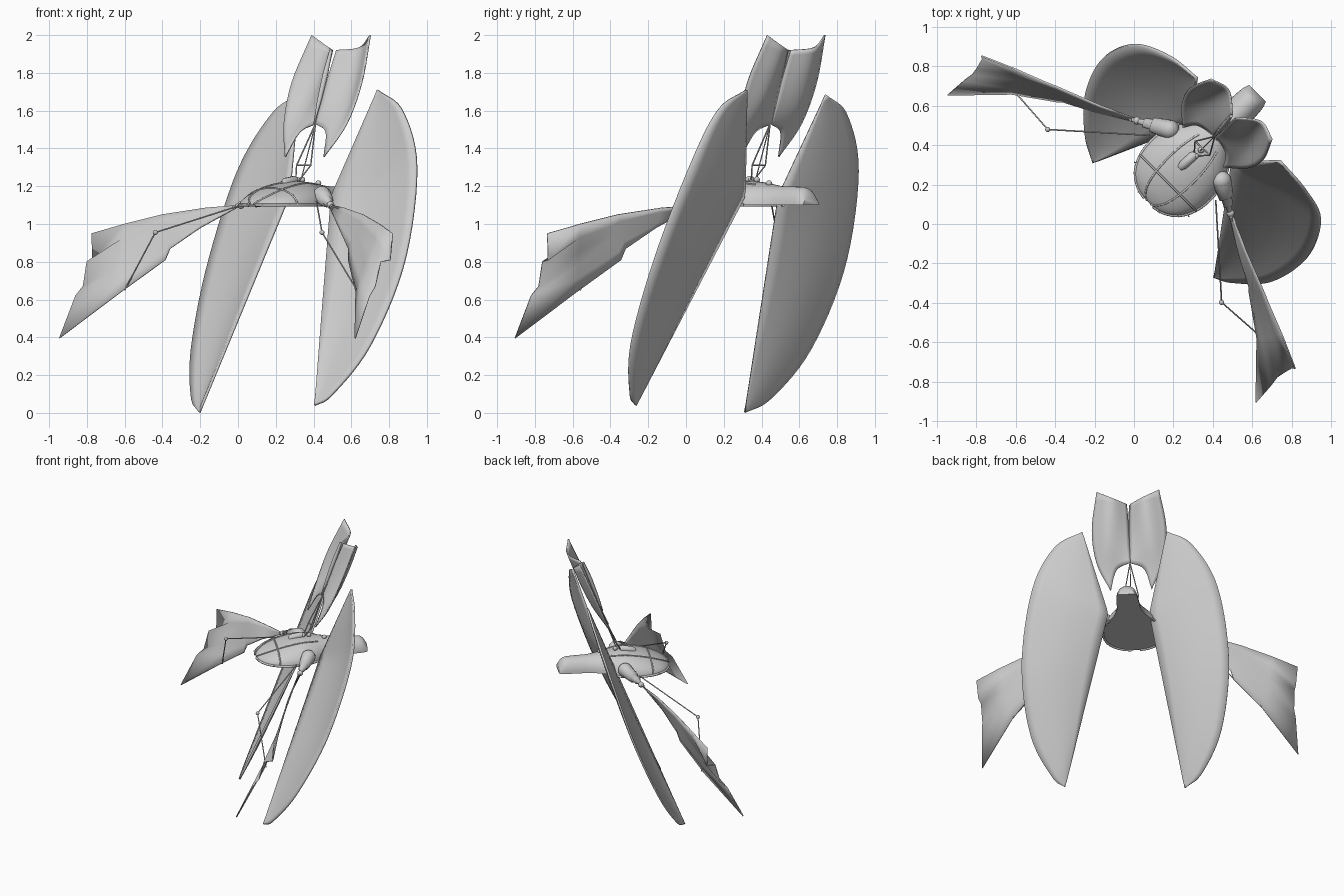
import bpy, bmesh, math
from mathutils import Vector

if "Cube" in bpy.data.objects:
    bpy.data.objects.remove(bpy.data.objects["Cube"])

grey = bpy.data.materials.new("hull_grey")
grey.use_nodes = True
grey.diffuse_color = (0.6, 0.6, 0.6, 1)
grey.node_tree.nodes["Principled BSDF"].inputs["Base Color"].default_value = (0.6, 0.6, 0.6, 1)


def swap(p):
    """Mirror a point across the diagonal centre plane."""
    return Vector((p[1] - 0.035, p[0] + 0.04, p[2]))


def keep(p):
    return Vector(p)


SIDES = (("right", keep), ("left", swap))


def hull(v, u, z):
    """Craft axes (back, side, up) to world."""
    return Vector(((v + u) * 0.7071 - 0.018, (v - u) * 0.7071 + 0.018, z))


def spline(pts, n):
    """Smooth curve through points, n samples."""
    p = [Vector(q) for q in pts]
    p = [2 * p[0] - p[1]] + p + [2 * p[-1] - p[-2]]
    out = []
    for i in range(n):
        f = i / (n - 1) * (len(p) - 3)
        k = min(int(f), len(p) - 4)
        t = f - k
        a, b, c, d = p[k:k + 4]
        out.append(0.5 * (2 * b + (c - a) * t + (2 * a - 5 * b + 4 * c - d) * t ** 2
                          + (3 * b - a - 3 * c + d) * t ** 3))
    return out


def loft(name, rows, thick=0.0, closed=False, angle=40):
    bm = bmesh.new()
    grid = [[bm.verts.new(p) for p in row] for row in rows]
    m = len(rows[0])
    for a, b in zip(grid, grid[1:]):
        for j in range(m if closed else m - 1):
            k = (j + 1) % m
            bm.faces.new((a[j], a[k], b[k], b[j]))
    if closed:
        bm.faces.new(grid[0])
        bm.faces.new(grid[-1])
    bmesh.ops.remove_doubles(bm, verts=bm.verts, dist=0.0008)
    bmesh.ops.recalc_face_normals(bm, faces=bm.faces)
    me = bpy.data.meshes.new(name)
    bm.to_mesh(me)
    bm.free()
    me.materials.append(grey)
    ob = bpy.data.objects.new(name, me)
    bpy.context.collection.objects.link(ob)
    if thick:
        mod = ob.modifiers.new("thickness", 'SOLIDIFY')
        mod.thickness = thick
        mod.offset = 0
    bpy.ops.object.select_all(action='DESELECT')
    ob.select_set(True)
    bpy.context.view_layer.objects.active = ob
    bpy.ops.object.shade_smooth_by_angle(angle=math.radians(angle))
    return ob


def tube(name, pts, radius, radii=None, res=2):
    cu = bpy.data.curves.new(name, 'CURVE')
    cu.dimensions = '3D'
    cu.bevel_depth = radius
    cu.bevel_resolution = res
    cu.use_fill_caps = True
    sp = cu.splines.new('POLY')
    sp.points.add(len(pts) - 1)
    for i, p in enumerate(pts):
        sp.points[i].co = (*p, 1)
        sp.points[i].radius = radii[i] if radii else 1
    cu.materials.append(grey)
    ob = bpy.data.objects.new(name, cu)
    bpy.context.collection.objects.link(ob)


def ball(name, p, r):
    bpy.ops.mesh.primitive_uv_sphere_add(segments=16, ring_count=10, radius=r, location=p)
    ob = bpy.context.object
    ob.name = name
    ob.data.materials.append(grey)
    bpy.ops.object.shade_smooth()


# Large half-round sails: outer rim curve joined to a bent inner edge
def sail(name, rim, elbow):
    n = 40
    outer = spline(rim, n)
    top, bottom, elbow = outer[0], outer[-1], Vector(elbow)
    bend = (elbow - top).length / ((elbow - top).length + (bottom - elbow).length)
    rows = []
    for i, o in enumerate(outer):
        s = i / (n - 1)
        e = top.lerp(elbow, s / bend) if s < bend else elbow.lerp(bottom, (s - bend) / (1 - bend))
        back = Vector((0.74, 0.58, -0.35)) * 0.03 * math.sin(math.pi * s)
        rows.append([e.lerp(o, j / 8) + back * math.sin(math.pi * j / 8) for j in range(9)])
    loft(name, rows, 0.014)


sail("left_sail", [(.74, .32, 1.71), (.87, .17, 1.6), (.945, .02, 1.3), (.88, -.17, .8),
                   (.70, -.29, .36), (.5, -.295, .1), (.405, -.268, .04)], (.495, .31, 1.15))
sail("right_sail", [(.32, .74, 1.685), (.18, .85, 1.58), (0, .91, 1.28), (-.16, .84, .78),
                    (-.245, .66, .34), (-.245, .45, .08), (-.205, .31, .003)], (.27, .49, 1.15))

# Long side wings with a notched outer end
wing_top = [(.02, .53, 1.1), (-.17, .6, 1.085), (-.40, .70, 1.05), (-.44, .715, 1.04),
            (-.6, .785, 1.0)]
wing_low = [(0, .52, 1.09), (-.2, .57, .98), (-.36, .62, .87), (-.385, .62, .81), (-.62, .66, .64)]
wing_end = [(-.774, .853, .95), (-.77, .84, .81), (-.80, .79, .8), (-.82, .76, .67),
            (-.86, .73, .62), (-.946, .655, .395)]
for side, flip in SIDES:
    rows = [[flip(Vector(a).lerp(Vector(b), j / 5)) for j in range(6)]
            for a, b in zip(wing_top, wing_low)]
    loft(side + "_wing", rows + [[flip(p) for p in wing_end]], 0.008)
    # Wing strut with a joint ball
    joint = flip((-.438, .48, .955))
    tube(side + "_strut", [flip((.08, .45, 1.12)), joint, flip((-.6, .665, .65))], 0.004)
    ball(side + "_strut_joint", joint, 0.013)
    # Shoulder pod tapering in steps to the wing root
    shoulder = flip((.18, .48, 1.15))
    ball(side + "_shoulder", shoulder, 0.05)
    arm = [(.18, .48, 1.15), (.09, .505, 1.125), (.088, .506, 1.125), (.05, .515, 1.115),
           (.048, .516, 1.115), (-.01, .53, 1.095)]
    tube(side + "_arm", [flip(p) for p in arm], 0.05, [1, .75, .55, .5, .32, .2], 4)
    ball(side + "_wing_root", flip((.015, .525, 1.1)), 0.02)

# Upper tail fins: ridge, belly and outer edge give each cross-section
ridge = [(.41, .445, 1.53), (.44, .48, 1.66), (.47, .515, 1.79), (.5, .555, 1.92)]
belly = [(.325, .50, 1.485), (.37, .60, 1.63), (.43, .65, 1.79), (.48, .68, 1.935)]
outer = [(.25, .49, 1.355), (.243, .61, 1.53), (.285, .69, 1.75), (.39, .735, 2.0)]
lines = [spline(line, 16) for line in (ridge, belly, outer)]
for side, flip in SIDES:
    loft(side + "_tail_fin", [[flip(p) for p in spline(abc, 13)] for abc in zip(*lines)], 0.008)
tube("fin_spine", [Vector(p) - Vector((.008, .008, 0)) for p in ridge], 0.012, [.3, 1, 1.2, .7])

# Rigging between hull and tail fins
apex = (.41, .445, 1.53)
for side, flip in SIDES:
    tube(side + "_rigging", [apex, flip((.31, .42, 1.31)), flip((.305, .35, 1.22))], 0.004)
    ball(side + "_rigging_foot", flip((.305, .35, 1.235)), 0.014)
tube("centre_rigging", [apex, (.33, .365, 1.22)], 0.003)
tube("rigging_bar", [(.31, .42, 1.31), (.385, .35, 1.31)], 0.004)

# Hull: domed front running back into a narrow tail (back, half width, height)
stations = [(.13, .03, .008), (.145, .09, .025), (.19, .155, .055), (.27, .198, .09),
            (.36, .21, .115), (.45, .2, .128), (.53, .165, .122), (.61, .115, .112),
            (.7, .085, .1), (.8, .078, .098), (.875, .072, .09), (.912, .06, .04)]
stations = spline(stations, 34)


def skin(s, a, grow=1.0):
    return hull(s[0], s[1] * math.cos(a) * grow, 1.1 + s[2] * math.sin(a) * grow)


loft("hull", [[skin(s, math.pi * j / 16) for j in range(17)] for s in stations], closed=True)

# Raised ribs over the dome and a rim around its edge
for i, a in enumerate((0, 65, 115, 180)):
    edge = a in (0, 180)
    tube("hull_rib_%d" % i, [skin(s, math.radians(a), 1.005) for s in stations[:20]],
         0.008 if edge else 0.005)
tube("cross_rib", [skin(stations[9], math.pi * j / 16, 1.01) for j in range(17)], 0.005)

# Short probes around the front rim
for i in range(4):
    a = math.radians(-57 + 38 * i)
    ring = [hull(.35 - r * math.cos(a), r * math.sin(a), 1.105) for r in (.17, .235)]
    tube("probe_%d" % i, ring, 0.003)

# Roof capsule and hatch
tube("roof_capsule", [(.235, .285, 1.21), (.25, .3, 1.22), (.3, .345, 1.232), (.31, .355, 1.23)],
     0.024, [.7, 1, 1, .7], 3)
ball("roof_knob", (.34, .375, 1.235), 0.016)
ball("rear_knob", (.425, .44, 1.215), 0.016)
